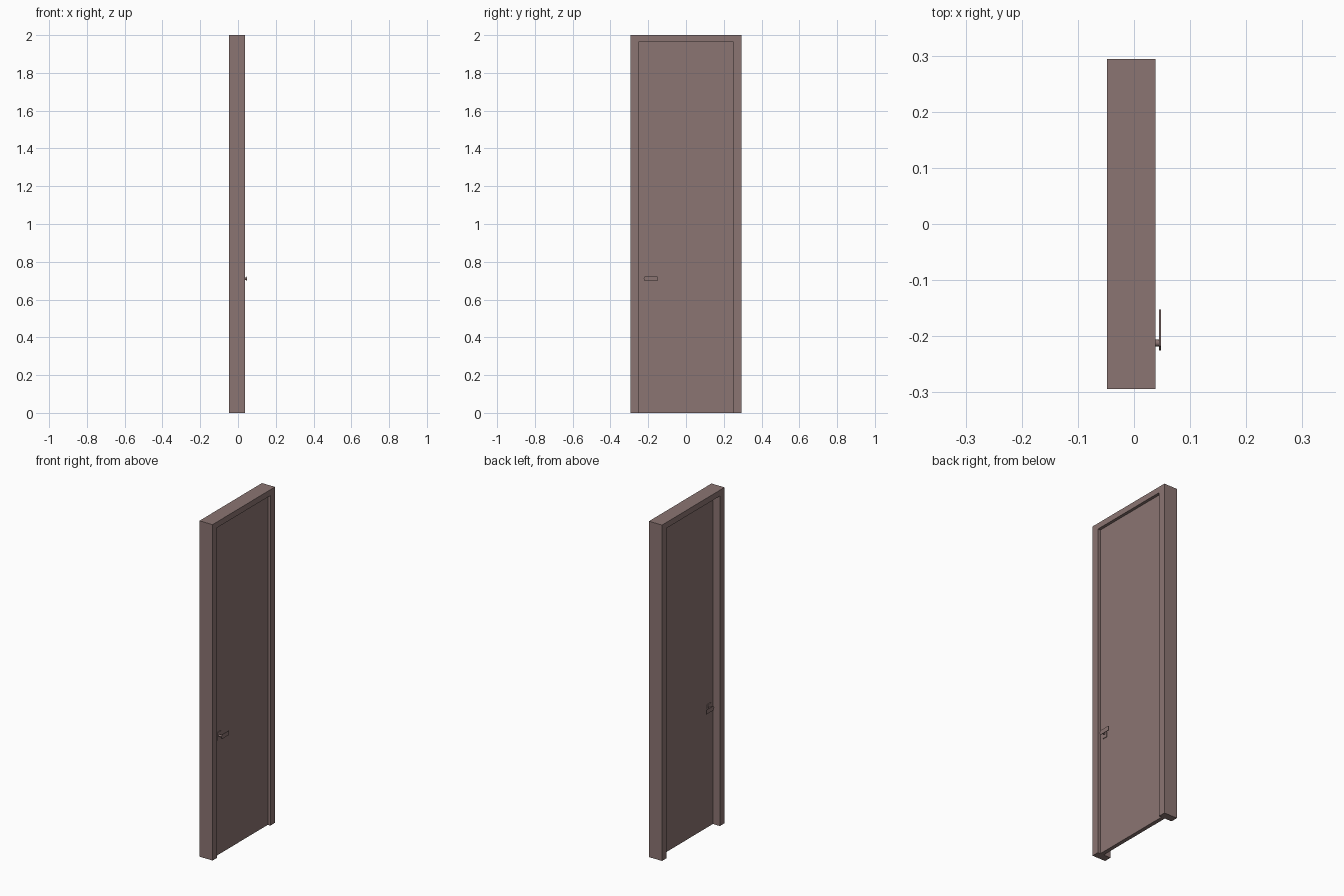
import bpy, bmesh
from math import pi

if "Cube" in bpy.data.objects:
    bpy.data.objects.remove(bpy.data.objects["Cube"])

mat = bpy.data.materials.new("door_paint")
mat.diffuse_color = (0.26, 0.178, 0.17, 1)
mat.use_nodes = True
mat.node_tree.nodes["Principled BSDF"].inputs["Base Color"].default_value = mat.diffuse_color


def extrude_profile(name, pts, x0, x1):
    """Extrude a (y, z) outline along x."""
    bm = bmesh.new()
    face = bm.faces.new([bm.verts.new((x0, y, z)) for y, z in pts])
    ext = bmesh.ops.extrude_face_region(bm, geom=[face])
    verts = [g for g in ext["geom"] if isinstance(g, bmesh.types.BMVert)]
    bmesh.ops.translate(bm, verts=verts, vec=(x1 - x0, 0, 0))
    bmesh.ops.recalc_face_normals(bm, faces=bm.faces)
    me = bpy.data.meshes.new(name)
    bm.to_mesh(me)
    bm.free()
    me.materials.append(mat)
    ob = bpy.data.objects.new(name, me)
    bpy.context.collection.objects.link(ob)
    return ob


def rect(y0, y1, z0, z1):
    return [(y0, z0), (y1, z0), (y1, z1), (y0, z1)]


W, IN, TOP = 0.294, 0.25, 1.965
BACK, FRONT = -0.002, 0.021      # faces of the door leaf

# Frame: two jambs and a head in one outline
extrude_profile("door_frame", [(-W, 0), (-IN, 0), (-IN, TOP), (IN, TOP),
                               (IN, 0), (W, 0), (W, 2), (-W, 2)], -0.048, 0.038)

# Leaf, set back from both faces of the frame
extrude_profile("door_leaf", rect(-IN, IN, 0, TOP), BACK, FRONT)

# Handle on each side: rosette, spindle, lever
HY, HZ = -0.212, 0.71
for side, face, s in (("front", FRONT, 1), ("back", BACK, -1)):
    extrude_profile(f"rosette_{side}", rect(HY - 0.015, HY + 0.015, 0.685, 0.732),
                    face, face + s * 0.004)
    bpy.ops.mesh.primitive_cylinder_add(vertices=12, radius=0.006, depth=0.025,
                                        location=(face + s * 0.0125, HY, HZ),
                                        rotation=(0, pi / 2, 0))
    spindle = bpy.context.object
    spindle.name = f"spindle_{side}"
    spindle.data.materials.append(mat)
    bpy.ops.object.shade_smooth_by_angle()
    extrude_profile(f"lever_{side}", [(-0.225, HZ), (-0.217, 0.697), (-0.152, 0.697),
                                      (-0.152, 0.723), (-0.217, 0.723)],
                    face + s * 0.024, face + s * 0.027)
